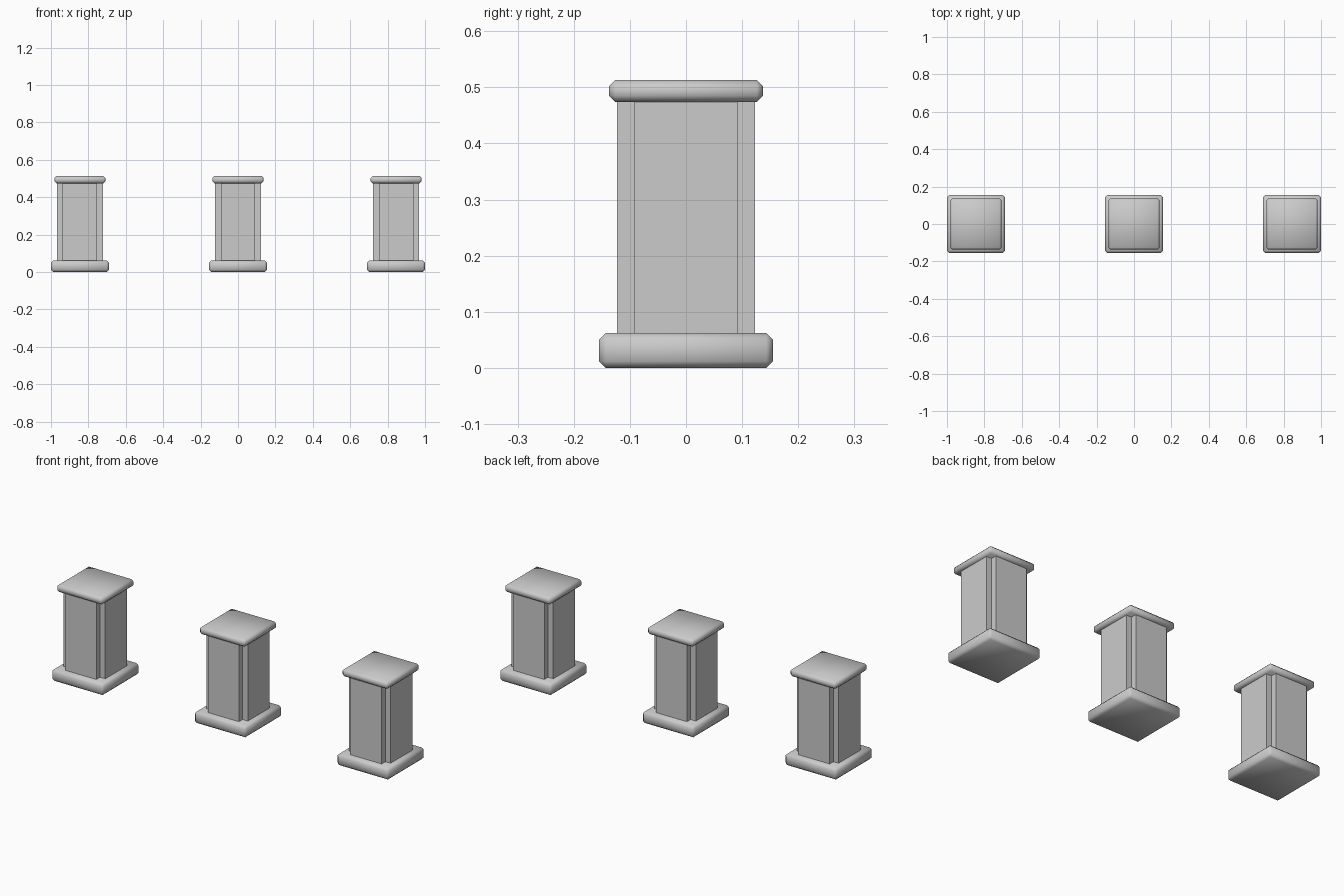
import bpy, bmesh

if "Cube" in bpy.data.objects:
    bpy.data.objects.remove(bpy.data.objects["Cube"])


def finish(bm, name, smooth):
    bmesh.ops.recalc_face_normals(bm, faces=bm.faces)
    mesh = bpy.data.meshes.new(name)
    bm.to_mesh(mesh)
    bm.free()
    for p in mesh.polygons:
        p.use_smooth = smooth
    obj = bpy.data.objects.new(name, mesh)
    bpy.context.collection.objects.link(obj)
    return obj


def slab(name, x, width, z0, z1, bevel):
    """Square slab with soft chamfered edges."""
    bm = bmesh.new()
    bmesh.ops.create_cube(bm, size=1)
    for v in bm.verts:
        v.co = (x + v.co.x * width, v.co.y * width,
                (z0 + z1) / 2 + v.co.z * (z1 - z0))
    bmesh.ops.bevel(bm, geom=bm.edges[:], offset=bevel, segments=1,
                    profile=0.5, affect='EDGES')
    return finish(bm, name, True)


def shaft(name, x, outer, inner, z0, z1):
    """Square shaft with a notch along each corner."""
    bm = bmesh.new()
    profile = []
    for sx, sy in ((1, 1), (-1, 1), (-1, -1), (1, -1)):
        notch = [(outer, inner), (inner, inner), (inner, outer)]
        if sx * sy < 0:
            notch.reverse()
        profile += [(sx * a, sy * b) for a, b in notch]
    face = bm.faces.new([bm.verts.new((x + a, b, z0)) for a, b in profile])
    top = bmesh.ops.extrude_face_region(bm, geom=[face], use_keep_orig=True)
    verts = [g for g in top["geom"] if isinstance(g, bmesh.types.BMVert)]
    bmesh.ops.translate(bm, verts=verts, vec=(0, 0, z1 - z0))
    return finish(bm, name, False)


# Three identical pedestals in a row
for side, x in (("left", -0.845), ("middle", 0.0), ("right", 0.845)):
    slab(side + "_base", x, 0.31, 0.0, 0.062, 0.012)
    shaft(side + "_shaft", x, 0.123, 0.092, 0.062, 0.474)
    slab(side + "_cap", x, 0.274, 0.474, 0.513, 0.011)
